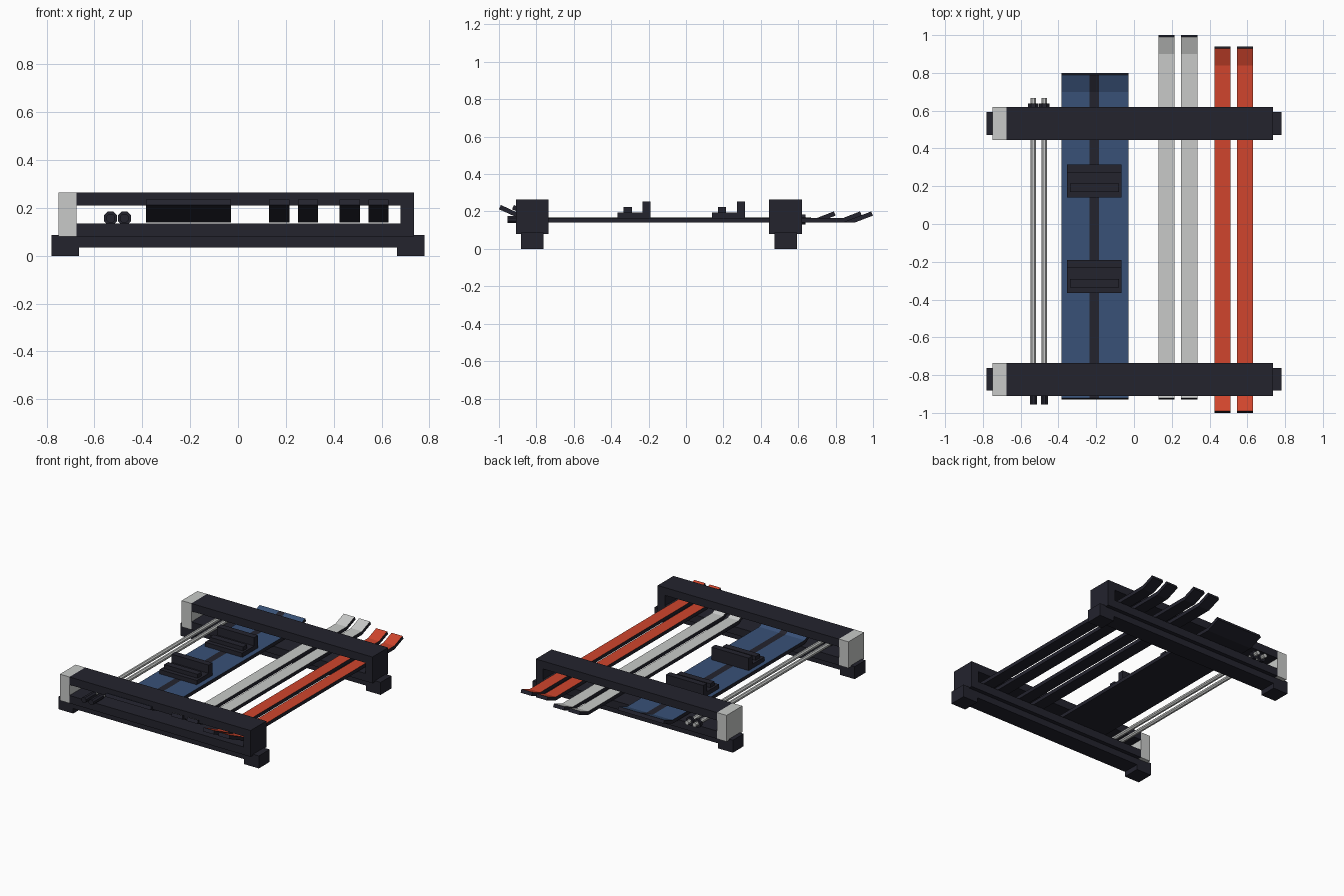
import bpy, bmesh, math
from mathutils import Matrix

if "Cube" in bpy.data.objects:
    bpy.data.objects.remove(bpy.data.objects["Cube"], do_unlink=True)


def material(name, rgb):
    m = bpy.data.materials.new(name)
    m.use_nodes = True
    m.diffuse_color = (*rgb, 1)
    bsdf = next(n for n in m.node_tree.nodes if n.type == 'BSDF_PRINCIPLED')
    bsdf.inputs["Base Color"].default_value = (*rgb, 1)
    return m


DARK = material("charcoal", (0.017, 0.017, 0.027))
GREY = material("light grey", (0.58, 0.59, 0.58))
BLUE = material("slate blue", (0.04, 0.083, 0.185))
ORANGE = material("orange red", (0.63, 0.06, 0.026))


def finish(bm, name, *mats):
    bmesh.ops.recalc_face_normals(bm, faces=bm.faces)
    mesh = bpy.data.meshes.new(name)
    bm.to_mesh(mesh)
    bm.free()
    for m in mats:
        mesh.materials.append(m)
    obj = bpy.data.objects.new(name, mesh)
    bpy.context.collection.objects.link(obj)
    return obj


def box(name, xs, ys, zs, mat):
    bm = bmesh.new()
    bmesh.ops.create_cube(bm, size=1)
    for v in bm.verts:
        for i, (lo, hi) in enumerate((xs, ys, zs)):
            v.co[i] = lo if v.co[i] < 0 else hi
    return finish(bm, name, mat)


def rod(name, x, y0, y1, z, radius, mat, sides=8):
    # Cylinder lying along y, with a flat side on top
    bm = bmesh.new()
    bmesh.ops.create_cone(bm, cap_ends=True, segments=sides, radius1=radius,
                          radius2=radius, depth=y1 - y0)
    turn = Matrix.Rotation(math.pi / 2, 4, 'X') @ Matrix.Rotation(math.pi / sides, 4, 'Z')
    bm.transform(Matrix.Translation((x, (y0 + y1) / 2, z)) @ turn)
    return finish(bm, name, mat)


def board(name, stations, tail, tip, top_mat, stripe=False):
    # Side profile with upturned tip and tail, swept across the x stations
    low, high = 0.14, 0.165
    tip_bend, tail_bend = tip - 0.10, tail + 0.16
    profile = [(tail, 0.212), (tail_bend, low), (tip_bend, low), (tip, 0.178),
               (tip - 0.01, 0.2), (tip_bend, high), (tail_bend, high), (tail + 0.01, 0.235)]
    bm = bmesh.new()
    rows = [[bm.verts.new((x, y, z)) for y, z in profile] for x in stations]
    bm.faces.new(rows[0])
    bm.faces.new(rows[-1])
    for a, b in zip(rows, rows[1:]):
        for i in range(len(profile)):
            j = (i + 1) % len(profile)
            bm.faces.new((a[i], a[j], b[j], b[i]))
    bmesh.ops.recalc_face_normals(bm, faces=bm.faces)
    middle = (stations[0] + stations[-1]) / 2
    for f in bm.faces:
        on_stripe = stripe and abs(f.calc_center_median().x - middle) < 0.02
        f.material_index = int(f.normal.z > 0.7 and not on_stripe)
    return finish(bm, name, DARK, top_mat)


# Two clamping crossbars
for label, y in (("front", -0.8225), ("rear", 0.5325)):
    wide = (y - 0.0875, y + 0.0875)
    narrow = (y - 0.06, y + 0.06)
    box(label + "_lower_bar", (-0.675, 0.735), wide, (0.08, 0.135), DARK)
    box(label + "_rail", (-0.665, 0.665), narrow, (0.035, 0.08), DARK)
    box(label + "_upper_bar", (-0.675, 0.735), wide, (0.21, 0.265), DARK)
    box(label + "_hinge_post", (0.68, 0.735), wide, (0.135, 0.21), DARK)
    box(label + "_latch", (-0.75, -0.675), wide, (0.08, 0.265), GREY)
    for side, xs in (("left", (0.665, 0.78)), ("right", (-0.78, -0.665))):
        box(f"{label}_{side}_foot", xs, narrow, (0, 0.088), DARK)

# Snowboard with a centre stripe
board("snowboard", (-0.385, -0.235, -0.185, -0.03), -0.93, 0.80, BLUE, stripe=True)

# Bindings
for label, y in (("front", -0.365), ("rear", 0.14)):
    box(label + "_binding_base", (-0.355, -0.065), (y, y + 0.175), (0.165, 0.195), DARK)
    box(label + "_binding_strap", (-0.34, -0.08), (y + 0.03, y + 0.075), (0.195, 0.223), DARK)
    box(label + "_binding_highback", (-0.355, -0.065), (y + 0.132, y + 0.175), (0.195, 0.253), DARK)

# Two pairs of skis
for label, mat, x, tail, tip in (("grey", GREY, 0.13, -0.93, 1.0),
                                 ("orange", ORANGE, 0.425, -1.0, 0.94)):
    for side, dx in (("inner", 0), ("outer", 0.12)):
        board(f"{label}_{side}_ski", (x + dx, x + dx + 0.085), tail, tip, mat)

# Poles with grips and baskets
for side, x in (("outer", -0.533), ("inner", -0.475)):
    rod(side + "_pole", x, -0.88, 0.668, 0.157, 0.015, GREY)
    rod(side + "_pole_grip", x, -0.955, -0.84, 0.157, 0.02, DARK)
    rod(side + "_pole_basket", x, 0.62, 0.638, 0.157, 0.03, DARK)
